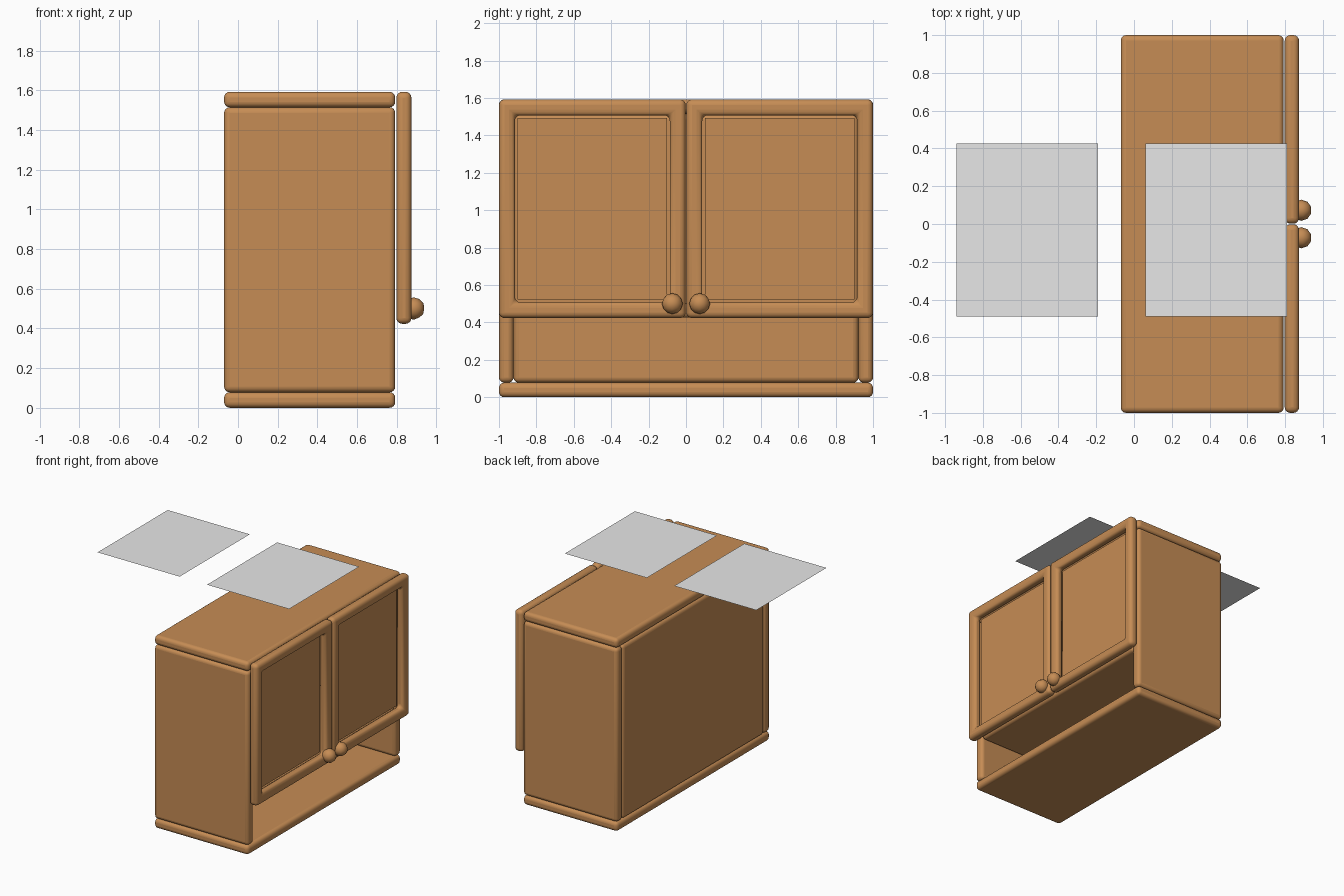
import bpy, bmesh, math
from mathutils import Vector

if "Cube" in bpy.data.objects:
    bpy.data.objects.remove(bpy.data.objects["Cube"])


def material(name, rgb):
    m = bpy.data.materials.new(name)
    m.diffuse_color = (*rgb, 1.0)
    m.use_nodes = True
    m.node_tree.nodes["Principled BSDF"].inputs["Base Color"].default_value = m.diffuse_color
    return m


wood = material("warm_wood", (0.565, 0.265, 0.09))
grey = material("light_grey", (0.8, 0.8, 0.8))


def finish(bm, name, mat, bevel=0.0):
    """Turn a bmesh into a smooth-shaded object with optional rounded edges."""
    bmesh.ops.recalc_face_normals(bm, faces=bm.faces)
    me = bpy.data.meshes.new(name)
    bm.to_mesh(me)
    bm.free()
    me.materials.append(mat)
    ob = bpy.data.objects.new(name, me)
    bpy.context.collection.objects.link(ob)
    if bevel:
        mod = ob.modifiers.new("rounded_edges", 'BEVEL')
        mod.width, mod.segments, mod.limit_method = bevel, 4, 'ANGLE'
    bpy.ops.object.select_all(action='DESELECT')
    ob.select_set(True)
    bpy.context.view_layer.objects.active = ob
    bpy.ops.object.shade_smooth_by_angle(angle=math.radians(45))
    return ob


def box_mesh(lo, hi):
    lo, hi = Vector(lo), Vector(hi)
    bm = bmesh.new()
    bmesh.ops.create_cube(bm, size=1)
    for v in bm.verts:
        v.co = (lo + hi) / 2 + v.co * (hi - lo)
    return bm


def board(name, lo, hi, bevel=0.028):
    return finish(box_mesh(lo, hi), name, wood, bevel)


# Cabinet body
X0, X1, T, H = -0.07, 0.792, 0.078, 1.592
board("bottom_board", (X0, -1, 0), (X1, 1, T))
board("top_board", (X0, -1, H - T), (X1, 1, H))
board("back_panel", (X0, -1 + T, T), (X0 + T, 1 - T, H - T))
board("shelf", (X0 + T, -1 + T, 0.425), (X1, 1 - T, 0.425 + T))
for side, s in (("front", -1), ("rear", 1)):
    ys = sorted((s, s * (1 - T)))
    board(side + "_side_board", (X0, ys[0], T), (X1, ys[1], H - T))

# Doors: rounded frame, recessed panel, round knob
DX0, DX1, DZ = 0.798, 0.874, 0.423
for side, s in (("front", -1), ("rear", 1)):
    y0, y1 = sorted((s * 0.002, s))
    bm = box_mesh((DX0, y0, DZ), (DX1, y1, H))
    ends = [f for f in bm.faces if abs(f.normal.x) > 0.9]
    bmesh.ops.inset_individual(bm, faces=ends, thickness=0.12)
    rims = [e for f in ends for e in f.edges]
    bmesh.ops.delete(bm, geom=ends, context='FACES_ONLY')
    bmesh.ops.bridge_loops(bm, edges=rims)
    finish(bm, side + "_door_frame", wood, 0.03)
    board(side + "_door_panel", (DX0 + 0.008, y0 + 0.1, DZ + 0.1),
          (DX0 + 0.022, y1 - 0.1, H - 0.1), 0)

    bm = bmesh.new()
    bmesh.ops.create_icosphere(bm, subdivisions=2, radius=0.056)
    bmesh.ops.translate(bm, verts=bm.verts, vec=(0.885, s * 0.073, 0.5))
    finish(bm, side + "_door_knob", wood)

# Two thin sheets floating above the cabinet
for name, x in (("left_sheet", -0.94), ("right_sheet", 0.06)):
    bm = bmesh.new()
    corners = [(x, -0.49), (x + 0.75, -0.49), (x + 0.75, 0.425), (x, 0.425)]
    face = bm.faces.new([bm.verts.new((*c, 1.85)) for c in corners])
    ob = finish(bm, name, grey)
    if ob.data.polygons[0].normal.z < 0:
        ob.data.flip_normals()
